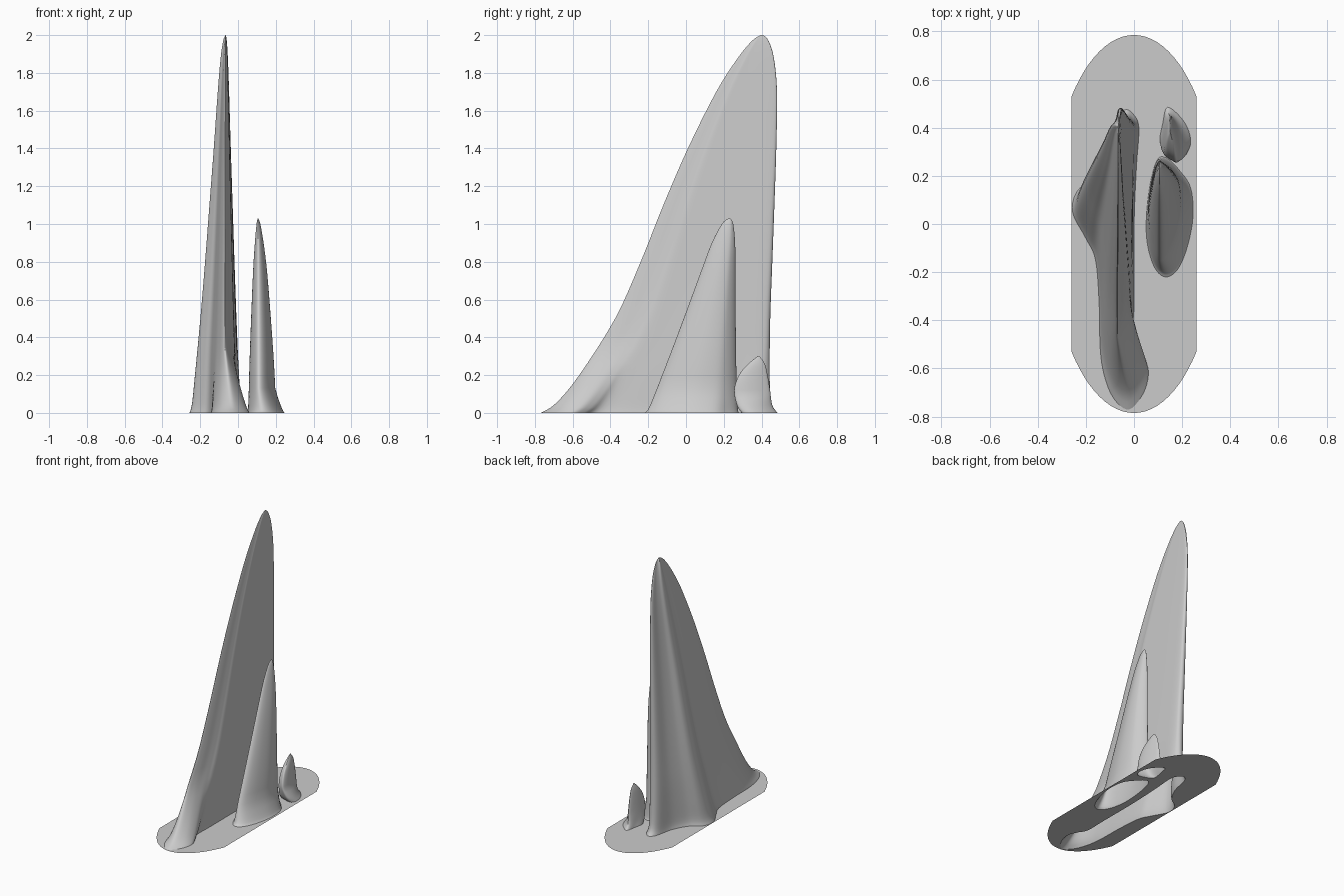
import bpy, bmesh, math
from mathutils import Vector

cube = bpy.data.objects.get("Cube")
if cube:
    bpy.data.objects.remove(cube)


def spline(points, steps, closed):
    """Catmull-Rom curve through points of any dimension."""
    n = len(points)
    pick = lambda i: points[i % n] if closed else points[max(0, min(n - 1, i))]
    out = []
    for i in range(n if closed else n - 1):
        for s in range(steps):
            t = s / steps
            out.append([0.5 * (2 * b + (c - a) * t + (2 * a - 5 * b + 4 * c - d) * t ** 2
                               + (3 * b - a - 3 * c + d) * t ** 3)
                        for a, b, c, d in zip(*(pick(i + j) for j in (-1, 0, 1, 2)))])
    return out if closed else out + [list(points[-1])]


def finish(bm, name):
    mesh = bpy.data.meshes.new(name)
    bm.to_mesh(mesh)
    bm.free()
    obj = bpy.data.objects.new(name, mesh)
    bpy.context.collection.objects.link(obj)
    bpy.ops.object.select_all(action='DESELECT')
    obj.select_set(True)
    bpy.context.view_layer.objects.active = obj
    bpy.ops.object.shade_smooth_by_angle(angle=math.radians(45))
    return obj


def fin(name, ridge_x, outline, profile, foot_height):
    """Hollow loft. outline: foot x, foot y, x above the foot.
    profile: z, front y, back y, thickness."""
    ring = spline(outline, 5, True)
    low, high = min(p[1] for p in ring), max(p[1] for p in ring)
    bm = bmesh.new()
    rows = []
    for z, front, back, thick in spline(profile, 4, False):
        foot = max(0, 1 - z / foot_height)
        row = []
        for bx, by, ux in ring:
            x = ux + (bx - ux) * foot
            y = front + (back - front) * (by - low) / (high - low)
            row.append(bm.verts.new((ridge_x + (x - ridge_x) * thick, y, z)))
        rows.append(row)
    for a, b in zip(rows, rows[1:]):
        for i in range(len(a)):
            j = (i + 1) % len(a)
            bm.faces.new((a[i], a[j], b[j], b[i]))
    bm.faces.new(rows[-1])
    foot_loop = [v.co.copy() for v in rows[0]]
    finish(bm, name)
    return foot_loop


# Tall fin: straight wall on one side, flared wing on the other, hooked toe
tall_outline = [
    (-.02, -.77, -.07), (.04, -.70, -.05), (.06, -.61, -.035), (.035, -.54, -.02),
    (.0, -.47, -.005), (.0, -.3, .0), (.0, 0, .01), (.01, .25, .015), (.02, .42, .015),
    (-.01, .48, .0), (-.04, .49, -.04), (-.07, .45, -.075), (-.10, .32, -.11),
    (-.16, .21, -.17), (-.235, .15, -.24), (-.255, .06, -.255), (-.20, -.05, -.21),
    (-.16, -.14, -.17), (-.145, -.32, -.15), (-.14, -.52, -.13), (-.12, -.64, -.11),
    (-.08, -.73, -.09)]
tall_profile = [
    (0, -.77, .475, 1), (.05, -.69, .45, .93), (.2, -.565, .443, .85), (.5, -.375, .446, .70),
    (.8, -.24, .457, .57), (1.1, -.12, .468, .45), (1.4, .01, .478, .33),
    (1.7, .16, .482, .22), (1.88, .275, .465, .14), (1.97, .35, .437, .07), (2, .395, .41, .01)]

# Short fin: slim teardrop with a skirt at the outer side
short_outline = [
    (.13, -.22, .11), (.18, -.19, .145), (.22, -.10, .18), (.245, .03, .205),
    (.235, .15, .20), (.19, .22, .17), (.14, .27, .125), (.10, .27, .095),
    (.07, .18, .07), (.052, .04, .053), (.055, -.08, .06), (.085, -.18, .085)]
short_profile = [
    (0, -.22, .28, 1), (.04, -.19, .273, .95), (.25, -.107, .266, .85), (.5, -.012, .263, .68),
    (.75, .08, .262, .48), (.9, .137, .26, .3), (1, .19, .25, .13), (1.03, .225, .235, .01)]

# Small rear peak that leans into the short fin
peak_outline = [
    (.17, .295, .16), (.22, .29, .19), (.235, .35, .20), (.205, .43, .185),
    (.14, .49, .15), (.12, .42, .12), (.11, .33, .115)]
peak_profile = [
    (0, .295, .485, 1), (.04, .27, .457, .95), (.12, .255, .445, .8), (.2, .28, .432, .6),
    (.26, .33, .417, .35), (.3, .38, .39, .02)]

holes = [fin("tall_fin", -.065, tall_outline, tall_profile, .35),
         fin("short_fin", .105, short_outline, short_profile, .12),
         fin("rear_peak", .15, peak_outline, peak_profile, .1)]

# Base plate: straight sides, elliptical ends, open beneath each fin
half = math.asin(.26 / .352)
rim = []
for side in (1, -1):
    for i in range(25):
        a = half - 2 * half * i / 24
        rim.append(Vector((side * .352 * math.sin(a), side * .785 * math.cos(a), 0)))
bm = bmesh.new()
for loop in [rim] + holes:
    verts = [bm.verts.new((p.x, p.y, 0)) for p in loop]
    for i, v in enumerate(verts):
        bm.edges.new((v, verts[i - 1]))
bmesh.ops.triangle_fill(bm, use_beauty=True, edges=bm.edges[:], normal=(0, 0, 1))
bm.normal_update()
bmesh.ops.reverse_faces(bm, faces=[f for f in bm.faces if f.normal.z < 0])
finish(bm, "base_plate")
